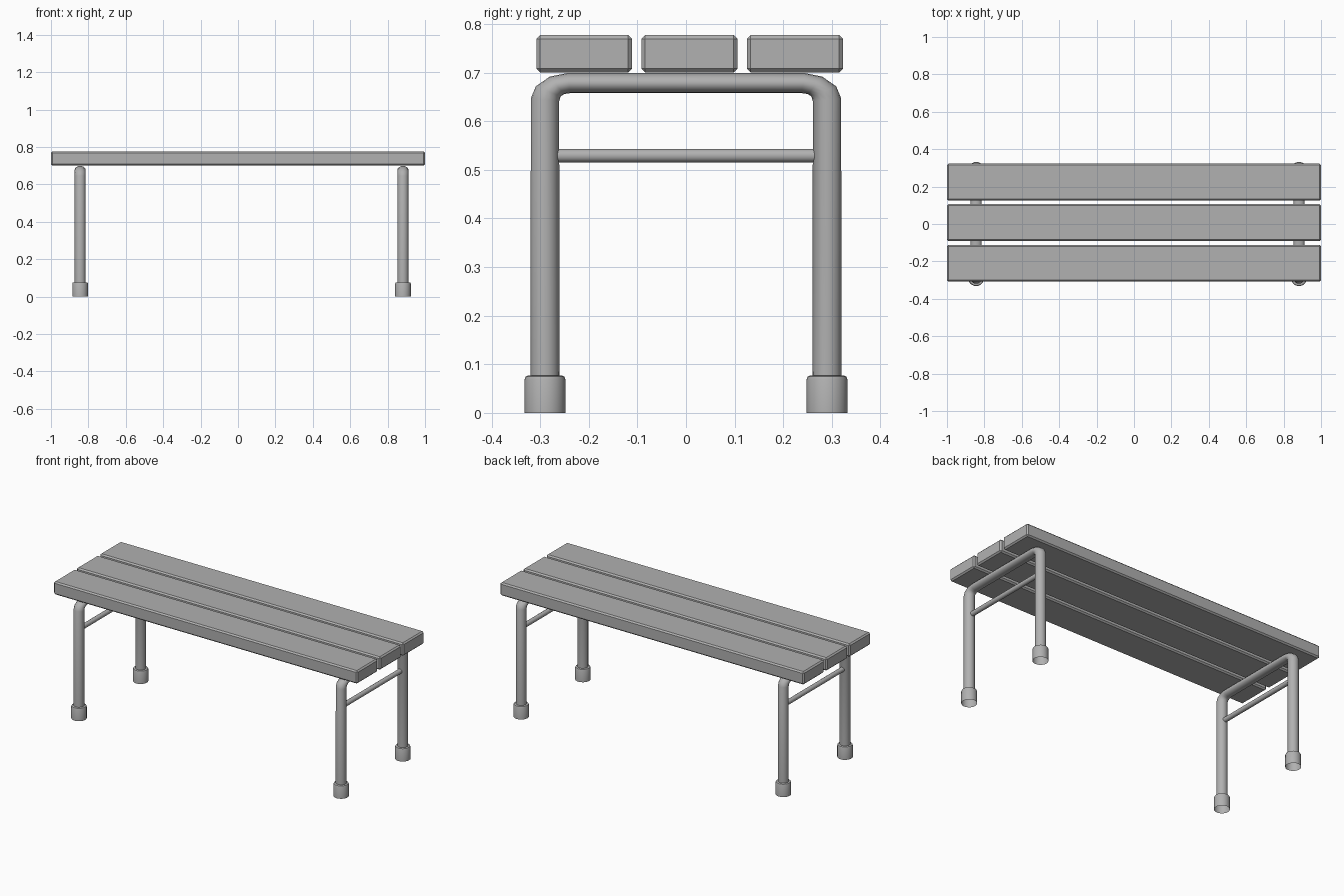
import bpy, bmesh, math
from mathutils import Vector

if "Cube" in bpy.data.objects:
    bpy.data.objects.remove(bpy.data.objects["Cube"])

SQUASH = 0.7          # the leg frames are flattened vertically
LEG_Y = 0.29

grey = bpy.data.materials.new("dark_grey")
grey.diffuse_color = (0.44, 0.44, 0.44, 1)
grey.use_nodes = True
grey.node_tree.nodes["Principled BSDF"].inputs["Base Color"].default_value = grey.diffuse_color


def finish(obj, angle=35):
    obj.data.materials.append(grey)
    bpy.ops.object.select_all(action='DESELECT')
    obj.select_set(True)
    bpy.context.view_layer.objects.active = obj
    bpy.ops.object.shade_smooth_by_angle(angle=math.radians(angle))


def mesh_object(name, bm):
    me = bpy.data.meshes.new(name)
    bm.to_mesh(me)
    bm.free()
    obj = bpy.data.objects.new(name, me)
    bpy.context.collection.objects.link(obj)
    return obj


def plank(name, y0, y1):
    # Board with a single chamfer on every edge
    bm = bmesh.new()
    bmesh.ops.create_cube(bm, size=1)
    bmesh.ops.scale(bm, vec=(2, y1 - y0, 0.077), verts=bm.verts)
    bmesh.ops.translate(bm, vec=(0, (y0 + y1) / 2, 0.7385), verts=bm.verts)
    bmesh.ops.bevel(bm, geom=bm.edges[:], offset=0.008, segments=1,
                    profile=0.5, affect='EDGES')
    finish(mesh_object(name, bm), 20)


def leg_frame(name, x):
    # U-shaped bent tube, swept along a path and then flattened in z
    r, zc = 0.049, 0.644 / SQUASH
    yc = LEG_Y - r
    half = [(-LEG_Y, 0.07 / SQUASH)]
    for i in range(4):
        a = math.radians(30 * i)
        half.append((-yc - r * math.cos(a), zc + r * math.sin(a)))
    path = half + [(-y, z) for y, z in reversed(half)]
    cu = bpy.data.curves.new(name, 'CURVE')
    cu.dimensions = '3D'
    cu.bevel_depth = 0.0295
    cu.bevel_resolution = 6
    sp = cu.splines.new('POLY')
    sp.points.add(len(path) - 1)
    for p, (y, z) in zip(sp.points, path):
        p.co = (x, y, z, 1)
    obj = bpy.data.objects.new(name, cu)
    bpy.context.collection.objects.link(obj)
    obj.scale.z = SQUASH
    bpy.ops.object.select_all(action='DESELECT')
    obj.select_set(True)
    bpy.context.view_layer.objects.active = obj
    bpy.ops.object.convert(target='MESH')
    bpy.ops.object.transform_apply(location=False, rotation=False, scale=True)
    finish(bpy.context.object, 50)


def foot(name, x, y):
    # Rubber cap: lathed profile, open underneath
    profile = [(0.042, 0), (0.042, 0.069), (0.0395, 0.075),
               (0.034, 0.077), (0.028, 0.077)]
    bm = bmesh.new()
    vs = [bm.verts.new((x + r, y, z)) for r, z in profile]
    es = [bm.edges.new(pair) for pair in zip(vs, vs[1:])]
    bmesh.ops.spin(bm, geom=vs + es, cent=Vector((x, y, 0)), axis=(0, 0, 1),
                   angle=2 * math.pi, steps=20)
    bmesh.ops.remove_doubles(bm, verts=bm.verts, dist=1e-4)
    bmesh.ops.recalc_face_normals(bm, faces=bm.faces)
    finish(mesh_object(name, bm))


def crossbar(name, x):
    bpy.ops.mesh.primitive_cylinder_add(
        vertices=16, radius=0.014, depth=0.53, location=(x, 0, 0.529),
        rotation=(math.pi / 2, 0, 0))
    bpy.context.object.name = name
    finish(bpy.context.object)


# Seat planks
plank("front_plank", -0.308, -0.111)
plank("middle_plank", -0.092, 0.106)
plank("back_plank", 0.125, 0.323)

# Leg frames, braces and feet at each end
for side, x in (("left", -0.844), ("right", 0.882)):
    leg_frame(side + "_leg_frame", x)
    crossbar(side + "_crossbar", x)
    for end, y in (("front", -LEG_Y), ("back", LEG_Y)):
        foot(f"{side}_{end}_foot", x, y)
